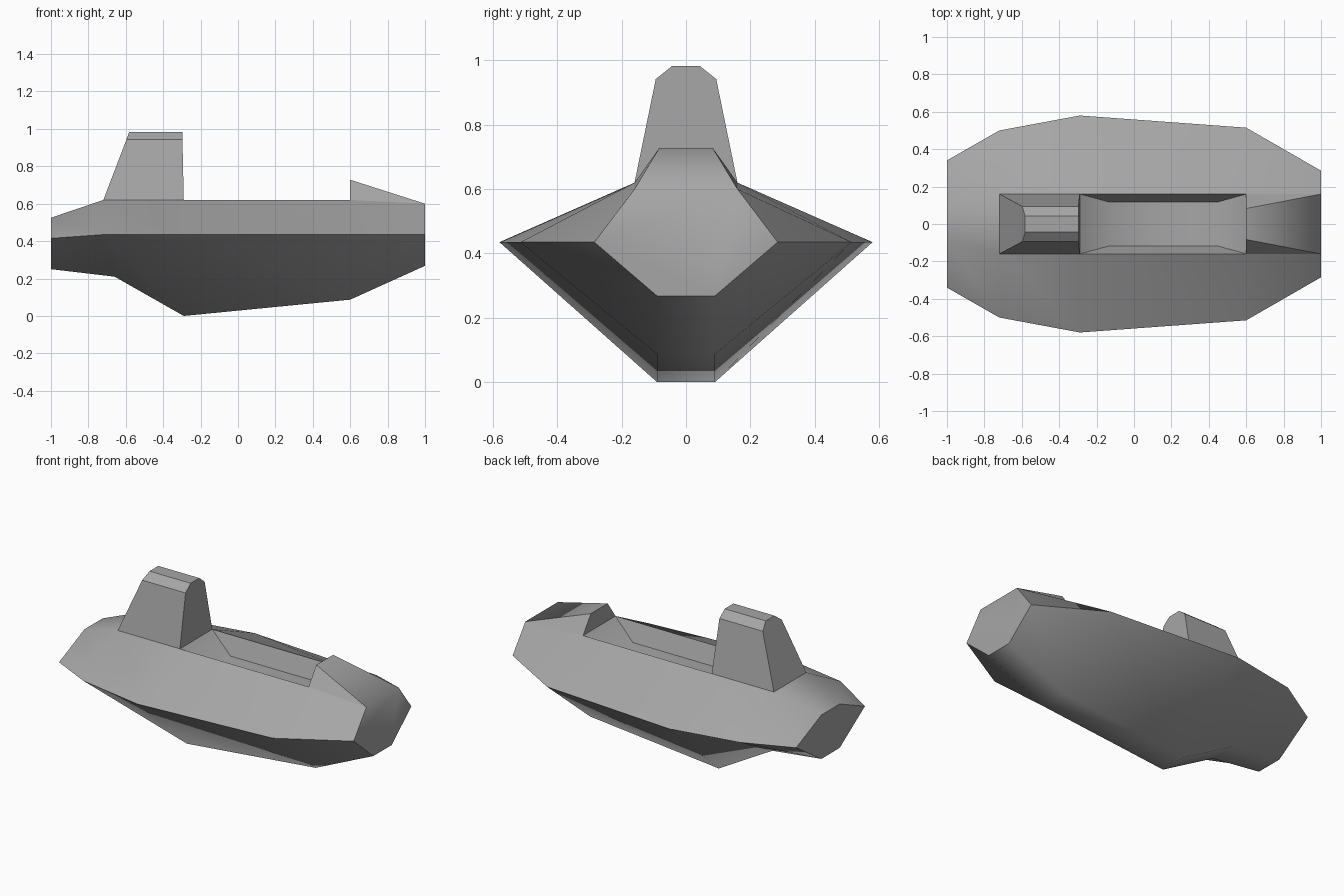
import bpy, bmesh, math

cube = bpy.data.objects.get("Cube")
if cube:
    bpy.data.objects.remove(cube, do_unlink=True)

grey = bpy.data.materials.new("hull grey")
grey.use_nodes = True
colour = (0.38, 0.38, 0.38, 1)
grey.diffuse_color = colour
grey.node_tree.nodes["Principled BSDF"].inputs["Base Color"].default_value = colour


def finish(name, bm, angle=40):
    """Turn a bmesh into a named, shaded object."""
    mesh = bpy.data.meshes.new(name)
    bm.to_mesh(mesh)
    bm.free()
    mesh.materials.append(grey)
    obj = bpy.data.objects.new(name, mesh)
    bpy.context.collection.objects.link(obj)
    if angle:
        bpy.ops.object.select_all(action='DESELECT')
        obj.select_set(True)
        bpy.context.view_layer.objects.active = obj
        bpy.ops.object.shade_smooth_by_angle(angle=math.radians(angle))
    return obj


def loft(bm, rings, closed=True):
    """Skin between rings of points; returns the vertex rings."""
    rows = [[bm.verts.new(p) for p in ring] for ring in rings]
    count = len(rings[0])
    for a, b in zip(rows, rows[1:]):
        for i in range(count if closed else count - 1):
            j = (i + 1) % count
            bm.faces.new((a[i], a[j], b[j], b[i]))
    return rows


def section(top, chine, keel):
    """Six-point hull section from (x, half width, height) corners."""
    right = [(x, -w, z) for x, w, z in (top, chine, keel)]
    left = [(x, w, z) for x, w, z in (keel, chine, top)]
    return right + left


# Hull: five stations from stern to nose
KEEL, LIP, DECK = 0.09, 0.16, 0.62
stations = [
    section((-1, 0.09, 0.525), (-1, 0.34, 0.415), (-1, KEEL, 0.25)),
    section((-0.72, LIP, DECK), (-0.72, 0.5, 0.435), (-0.66, KEEL, 0.21)),
    section((-0.29, LIP, DECK), (-0.29, 0.58, 0.435), (-0.29, KEEL, 0.0)),
    section((0.6, LIP, DECK), (0.6, 0.515, 0.435), (0.6, KEEL, 0.087)),
    section((1, LIP, 0.6), (1, 0.285, 0.435), (1, KEEL, 0.268)),
]
bm = bmesh.new()
rows = loft(bm, stations, closed=False)
bm.faces.new(rows[0])
# Deck strip behind the tower
bm.faces.new((rows[0][5], rows[0][0], rows[1][0], rows[1][5]))
bmesh.ops.recalc_face_normals(bm, faces=bm.faces)
finish("hull", bm)

# Sunken deck with ramped ends
bm = bmesh.new()


def rectangle(x0, x1, w, z):
    return [(x0, -w, z), (x1, -w, z), (x1, w, z), (x0, w, z)]


rim, floor = loft(bm, [rectangle(-0.29, 0.6, LIP, DECK),
                       rectangle(-0.135, 0.45, 0.118, 0.51)])
bm.faces.new(floor)
bm.normal_update()
if floor[0].link_faces[-1].normal.z < 0:
    bmesh.ops.reverse_faces(bm, faces=bm.faces)
for f in bm.faces:
    if f.normal.z < 0:
        f.normal_flip()
finish("sunken_deck", bm)

# Tower with chamfered roof
bm = bmesh.new()
tower = loft(bm, [rectangle(-0.72, -0.29, LIP, DECK),
                  rectangle(-0.597, -0.297, 0.094, 0.942),
                  rectangle(-0.582, -0.298, 0.043, 0.983)])
bm.faces.new(tower[-1])
bm.faces.new(tower[0])
bmesh.ops.recalc_face_normals(bm, faces=bm.faces)
finish("tower", bm, 20)

# Nose plate and raised cowl, blended over the front edge
bm = bmesh.new()
nose = [bm.verts.new(p) for p in stations[-1]]
base = [bm.verts.new((0.6, s * LIP, DECK)) for s in (-1, 1)]
peak = [bm.verts.new((0.6, s * 0.083, 0.728)) for s in (-1, 1)]
bm.faces.new(nose)
bm.faces.new((nose[0], nose[5], peak[1], peak[0]))
bm.faces.new((base[0], peak[0], peak[1], base[1]))
for side, tip in ((0, nose[0]), (1, nose[5])):
    bm.faces.new((base[side], tip, peak[side]))
bmesh.ops.recalc_face_normals(bm, faces=bm.faces)
for f in bm.faces:
    f.smooth = True
    f.normal_update()
    # Open shell: make sure every face looks outward
    if (f.calc_center_median().x - 0.8) * f.normal.x + 0.2 * f.normal.z < 0:
        f.normal_flip()
for side, tip in ((0, nose[0]), (1, nose[5])):
    face = next(f for f in bm.faces if len(f.verts) == 3 and tip in f.verts)
    if face.normal.y * (side * 2 - 1) < 0:
        face.normal_flip()
for e in bm.edges:
    e.smooth = nose[0] in e.verts and nose[5] in e.verts
finish("nose_cowl", bm, None)
